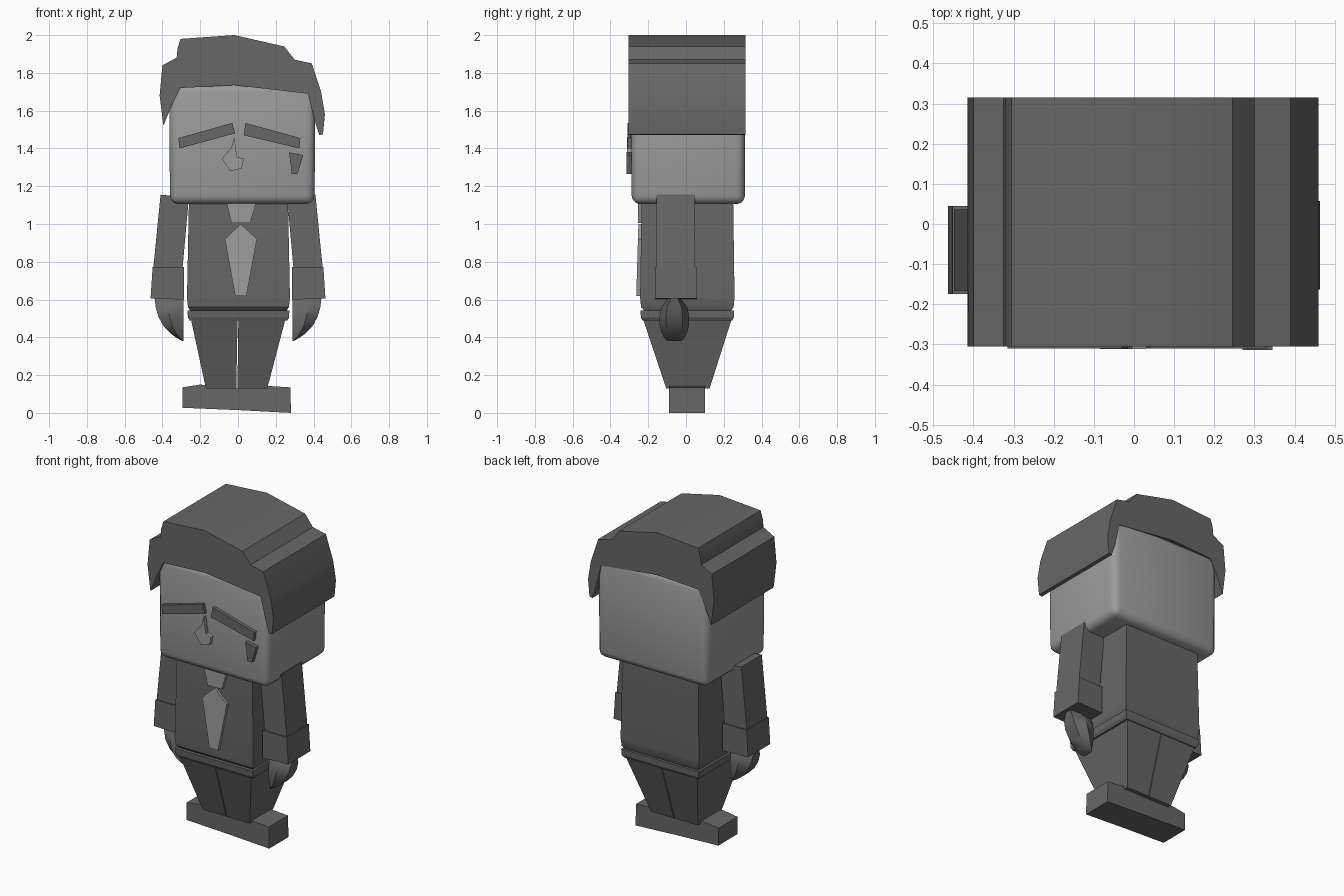
import bpy, bmesh, math

if "Cube" in bpy.data.objects:
    bpy.data.objects.remove(bpy.data.objects["Cube"])


def material(name, v):
    m = bpy.data.materials.new(name)
    m.diffuse_color = (v, v, v, 1)
    m.use_nodes = True
    m.node_tree.nodes["Principled BSDF"].inputs["Base Color"].default_value = m.diffuse_color
    return m


DARK = material("dark grey", 0.135)
LIGHT = material("light grey", 0.33)


def loft(name, rings, mat, bevel=0.0, segments=2, smooth=None):
    """Skin equal-length rings of points and cap both ends."""
    bm = bmesh.new()
    vs = [[bm.verts.new(p) for p in ring] for ring in rings]
    n = len(vs[0])
    for a, b in zip(vs, vs[1:]):
        for i in range(n):
            j = (i + 1) % n
            bm.faces.new((a[i], a[j], b[j], b[i]))
    bm.faces.new(vs[0][::-1])
    bm.faces.new(vs[-1])
    if bevel:
        bmesh.ops.bevel(bm, geom=bm.edges[:], offset=bevel, segments=segments,
                        profile=0.5, affect='EDGES')
    bmesh.ops.recalc_face_normals(bm, faces=bm.faces[:])
    me = bpy.data.meshes.new(name)
    bm.to_mesh(me)
    bm.free()
    me.materials.append(mat)
    ob = bpy.data.objects.new(name, me)
    bpy.context.collection.objects.link(ob)
    if smooth:
        bpy.ops.object.select_all(action='DESELECT')
        ob.select_set(True)
        bpy.context.view_layer.objects.active = ob
        bpy.ops.object.shade_smooth_by_angle(angle=math.radians(smooth))
    return ob


def slab(name, profile, y0, y1, mat, **kw):
    """Front outline (x, z) extruded along y."""
    return loft(name, [[(x, y, z) for x, z in profile] for y in (y0, y1)], mat, **kw)


def rect(x0, x1, y0, y1, z):
    return [(x0, y0, z), (x1, y0, z), (x1, y1, z), (x0, y1, z)]


# Hair: one swept outline over the whole head depth
slab("hair", [(-.40, 1.84), (-.325, 1.88), (-.32, 1.93), (-.305, 1.98), (-.02, 2.0),
              (.245, 1.94), (.30, 1.87), (.39, 1.85), (.44, 1.70), (.46, 1.58),
              (.45, 1.475), (.43, 1.47), (.405, 1.55), (.37, 1.69), (-.02, 1.735),
              (-.305, 1.72), (-.35, 1.63), (-.395, 1.52), (-.415, 1.68)],
     -.305, .315, DARK, smooth=30)

# Head
loft("head", [rect(-.36, .405, -.288, .312, 1.105), rect(-.365, .41, -.29, .312, 1.745)],
     LIGHT, bevel=.045, segments=3, smooth=50)

# Face
slab("brow_left", [(-.315, 1.455), (-.03, 1.535), (-.015, 1.48), (-.31, 1.40)],
     -.31, -.28, DARK)
slab("brow_right", [(.04, 1.535), (.33, 1.455), (.325, 1.40), (.03, 1.47)],
     -.31, -.28, DARK)
slab("nose", [(-.02, 1.46), (-.005, 1.355), (.03, 1.345), (.02, 1.295), (-.04, 1.28),
              (-.085, 1.345), (-.035, 1.405)], -.312, -.28, LIGHT)
slab("cheek_patch", [(.27, 1.38), (.345, 1.365), (.315, 1.265), (.285, 1.265)],
     -.314, -.28, DARK)

# Jacket, belt and tie
loft("jacket", [rect(-.245, .25, -.21, .23, .53), rect(-.265, .27, -.238, .252, .56),
                rect(-.27, .275, -.243, .257, .61), rect(-.26, .265, -.235, .25, 1.115)],
     DARK, smooth=35)
loft("belt", [rect(-.255, .26, -.23, .245, .488), rect(-.265, .27, -.238, .253, .505),
              rect(-.268, .272, -.242, .255, .542)], DARK)
slab("tie_knot", [(-.06, 1.11), (.095, 1.11), (.065, 1.005), (-.035, 1.005)],
     -.253, -.22, LIGHT)
tie = [(.015, 1.0), (.10, .92), (.045, .62), (-.015, .62), (-.07, .92)]
loft("tie_blade", [[(x, -.252 - .03 * (1.0 - z), z) for x, z in tie],
                   [(x, -.22, z) for x, z in tie]], LIGHT)

# Trouser legs
loft("leg_left", [rect(-.17, -.009, -.105, .125, .13), rect(-.25, -.002, -.228, .243, .50)], DARK)
loft("leg_right", [rect(-.003, .155, -.105, .125, .13), rect(.002, .252, -.228, .243, .50)], DARK)

# Shoes
slab("shoe_left", [(-.295, .135), (-.20, .15), (-.005, .13), (-.005, .015), (-.295, .027)],
     -.09, .10, DARK)
slab("shoe_right", [(-.005, .13), (.15, .143), (.278, .135), (.28, 0), (-.005, .015)],
     -.09, .10, DARK)

# Arms, cuffs and hands, mirrored with a small depth shift
for side, s, dy in (("left", -1, -.012), ("right", 1, 0)):
    def flip(pts):
        return [(s * x, z) for x, z in pts]
    slab("arm_" + side, flip([(.26, 1.14), (.41, 1.155), (.45, .75), (.295, .75)]),
         -.155 + dy, .048 + dy, DARK)
    slab("cuff_" + side, flip([(.285, .772), (.452, .772), (.463, .605), (.285, .60)]),
         -.163 + dy, .057 + dy, DARK)
    rings = []
    for z, x in ((.62, .443), (.56, .436), (.51, .422), (.46, .395), (.425, .362),
                 (.40, .33), (.38, .293)):
        w = .08 * math.sqrt(max(.06, 1 - ((z - .495) / .13) ** 2))
        y = -.062 + dy
        xm = .29 + (x - .29) * .55
        rings.append([(s * a, y + b * w, z) for a, b in
                      ((.288, -.6), (xm, -1), (x, -.55), (x, .55), (xm, 1), (.288, .6))])
    loft("hand_" + side, rings, DARK, smooth=35)
